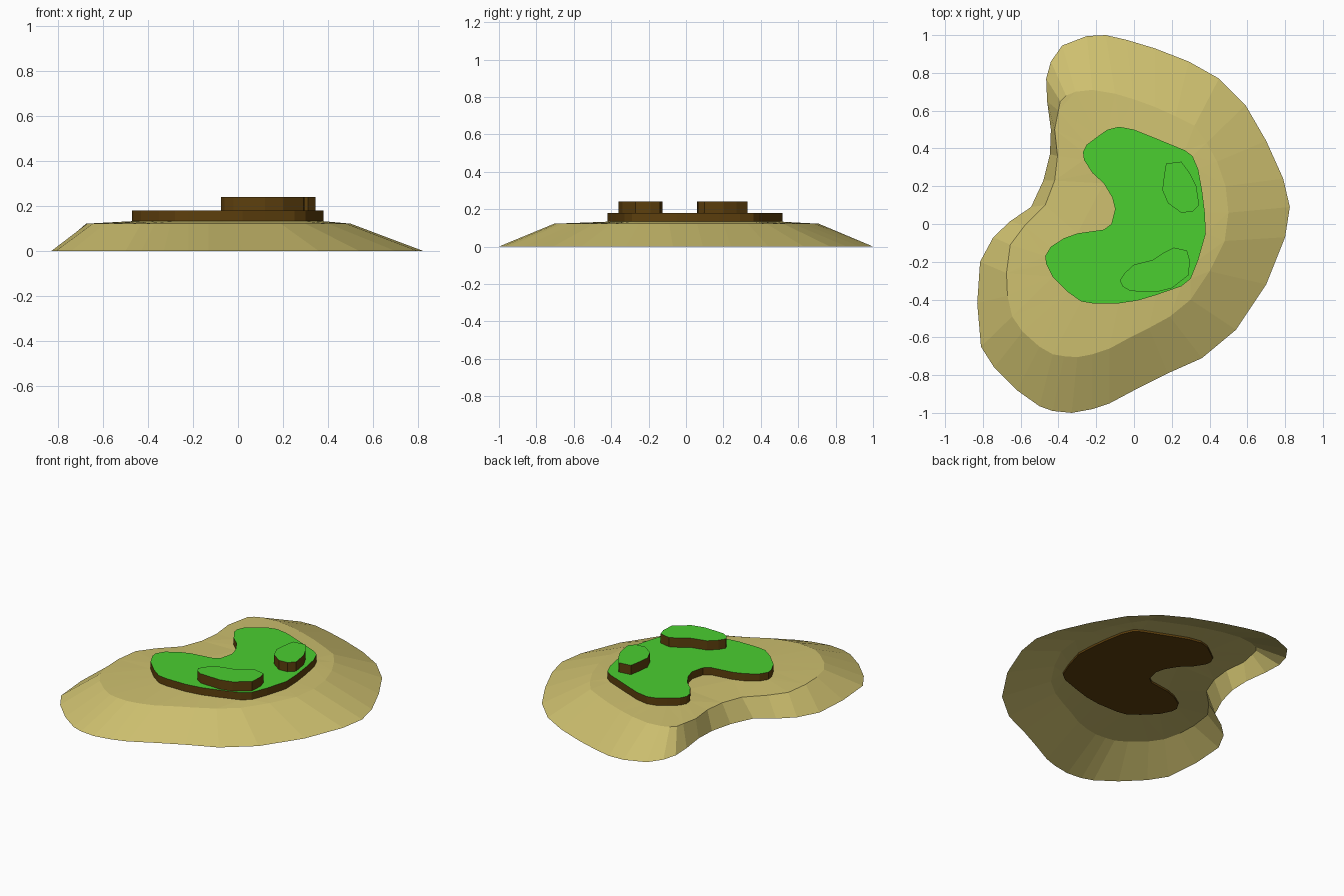
import bpy, bmesh

if "Cube" in bpy.data.objects:
    bpy.data.objects.remove(bpy.data.objects["Cube"])


def material(name, rgb):
    m = bpy.data.materials.new(name)
    m.diffuse_color = (*rgb, 1)
    m.use_nodes = True
    m.node_tree.nodes["Principled BSDF"].inputs["Base Color"].default_value = m.diffuse_color
    return m


SAND = material("sand", (0.62, 0.53, 0.16))
SOIL = material("soil", (0.11, 0.05, 0.004))
GRASS = material("grass", (0.07, 0.62, 0.03))


def finish(name, bm, mats):
    me = bpy.data.meshes.new(name)
    bm.to_mesh(me)
    bm.free()
    for m in mats:
        me.materials.append(m)
    ob = bpy.data.objects.new(name, me)
    bpy.context.collection.objects.link(ob)
    return ob


def slab(name, outline, z0, z1):
    """Soil block with a grass top, extruded from an outline."""
    bm = bmesh.new()
    low = [bm.verts.new((x, y, z0)) for x, y in outline]
    high = [bm.verts.new((x, y, z1)) for x, y in outline]
    bm.faces.new(low[::-1])
    top = bm.faces.new(high)
    top.material_index = 1
    n = len(outline)
    for i in range(n):
        j = (i + 1) % n
        bm.faces.new((low[i], low[j], high[j], high[i]))
    bmesh.ops.recalc_face_normals(bm, faces=bm.faces[:])
    return finish(name, bm, [SOIL, GRASS])


# Waterline and plateau edge of the beach, point for point
shore = [(.825, .09), (.79, .24), (.70, .44), (.59, .63), (.45, .77), (.29, .86),
         (.11, .93), (-.04, .975), (-.15, 1), (-.25, .995), (-.38, .945), (-.44, .86),
         (-.465, .77), (-.46, .65), (-.44, .5), (-.445, .37), (-.48, .23), (-.545, .09),
         (-.655, .015), (-.745, -.07), (-.815, -.2), (-.83, -.42), (-.81, -.65),
         (-.74, -.76), (-.62, -.88), (-.5, -.965), (-.43, -.99), (-.33, -1), (-.22, -.98),
         (-.13, -.95), (.02, -.87), (.18, -.79), (.36, -.71), (.54, -.56), (.70, -.32),
         (.80, -.07)]
plateau = [(.50, .06), (.485, .2), (.44, .33), (.385, .43), (.32, .52), (.22, .57),
           (.11, .62), (0, .66), (-.1, .69), (-.22, .71), (-.31, .70), (-.36, .68),
           (-.39, .65), (-.40, .60), (-.42, .50), (-.405, .36), (-.42, .23), (-.47, .10),
           (-.58, -.01), (-.655, -.11), (-.675, -.26), (-.67, -.38), (-.645, -.49),
           (-.59, -.57), (-.5, -.65), (-.43, -.69), (-.37, -.7), (-.3, -.705), (-.22, -.69),
           (-.13, -.66), (-.02, -.6), (.08, -.55), (.19, -.49), (.3, -.4), (.4, -.25),
           (.48, -.09)]

# Grass terrace outline
terrace = [(.375, .06), (.36, .18), (.34, .29), (.31, .36), (.27, .39), (.1, .46), (0, .5),
           (-.08, .515), (-.14, .5), (-.19, .465), (-.25, .42), (-.27, .38), (-.265, .34),
           (-.22, .27), (-.16, .215), (-.115, .14), (-.1, .08), (-.12, 0), (-.16, -.03),
           (-.3, -.05), (-.37, -.075), (-.44, -.12), (-.47, -.17), (-.465, -.21),
           (-.43, -.28), (-.35, -.36), (-.28, -.41), (-.22, -.42), (-.08, -.42),
           (.02, -.405), (.12, -.375), (.25, -.33), (.3, -.29), (.34, -.19), (.38, -.05)]

# Mound outlines
mound_back = [(.17, .32), (.25, .33), (.295, .27), (.33, .2), (.345, .1), (.31, .065),
              (.25, .06), (.18, .11), (.15, .18), (.16, .26)]
mound_front = [(.21, -.125), (.28, -.14), (.295, -.19), (.29, -.27), (.2, -.34),
               (.12, -.36), (-.02, -.355), (-.06, -.33), (-.075, -.3), (-.05, -.26),
               (0, -.215), (.1, -.19), (.16, -.15)]

# Beach: sloping skirt plus a gently rising plateau around the terrace, open below
bm = bmesh.new()
rings = [[bm.verts.new((x, y, z)) for x, y in pts]
         for pts, z in ((shore, 0), (plateau, .122), (terrace, .133))]
n = len(shore)
for i in range(n):
    j = (i + 1) % n
    bm.faces.new((rings[0][i], rings[0][j], rings[1][j], rings[1][i]))
loops = []
for ring in rings[1:]:
    for a, b in zip(ring, ring[1:] + ring[:1]):
        loops.append(bm.edges.get((a, b)) or bm.edges.new((a, b)))
bmesh.ops.triangle_fill(bm, edges=loops, use_beauty=True, normal=(0, 0, 1))
for f in bm.faces:
    f.normal_update()
    if f.normal.z < 0:
        f.normal_flip()
finish("beach", bm, [SAND])

# Terrace and the two raised mounds
slab("grass_terrace", terrace, .12, .18)
slab("back_mound", mound_back, .18, .24)
slab("front_mound", mound_front, .18, .24)
